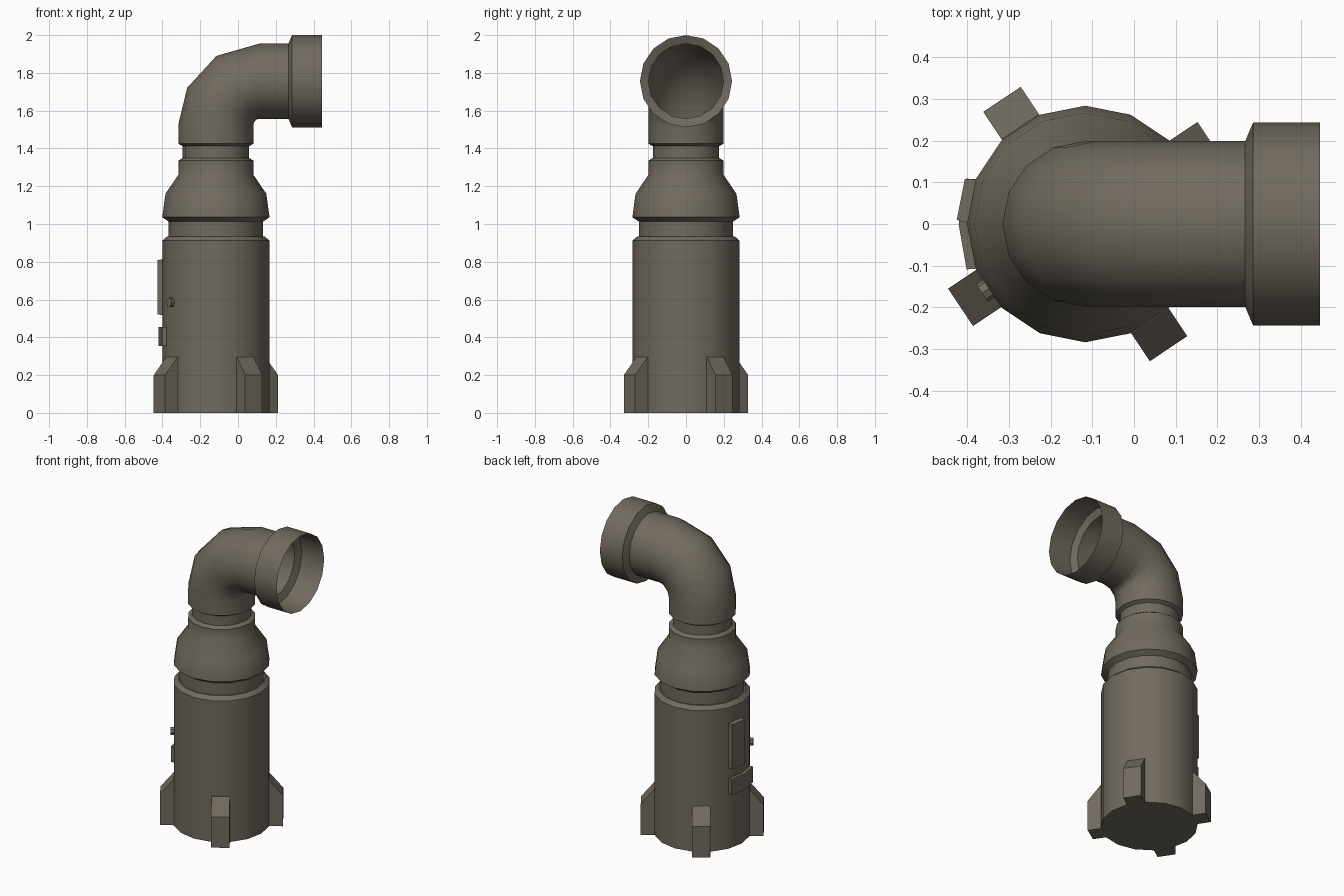
import bpy, math
from mathutils import Vector

if "Cube" in bpy.data.objects:
    bpy.data.objects.remove(bpy.data.objects["Cube"])

CX, N = -0.117, 16          # axis of the upright body, sides per ring
R = 0.284
APO = R * math.cos(math.pi / N)

mat = bpy.data.materials.new("dull_brown_grey")
mat.diffuse_color = (0.165, 0.145, 0.113, 1)
mat.use_nodes = True
mat.node_tree.nodes["Principled BSDF"].inputs["Base Color"].default_value = mat.diffuse_color


def add(name, verts, faces, smooth=False):
    me = bpy.data.meshes.new(name)
    me.from_pydata(verts, [], faces)
    me.materials.append(mat)
    if smooth:
        me.polygons.foreach_set("use_smooth", [True] * len(me.polygons))
        me.set_sharp_from_angle(angle=math.radians(35))
    me.update()
    ob = bpy.data.objects.new(name, me)
    bpy.context.collection.objects.link(ob)
    return ob


def tube(name, rings, cap=False):
    """rings: (centre x, centre z, radius, tilt in degrees)"""
    verts, faces = [], []
    for x, z, r, tilt in rings:
        t = math.radians(tilt)
        for j in range(N):
            a = 2 * math.pi * j / N
            c, s = r * math.cos(a), r * math.sin(a)
            verts.append((x + c * math.cos(t), s, z - c * math.sin(t)))
    for i in range(len(rings) - 1):
        for j in range(N):
            k = (j + 1) % N
            faces.append((i*N + j, i*N + k, (i+1)*N + k, (i+1)*N + j))
    if cap:
        faces.append(tuple(reversed(range(N))))
    return add(name, verts, faces, True)


def prism(name, low, high):
    """joins two matching outlines; low to high runs along the outline's normal"""
    n = len(low)
    faces = [tuple(reversed(range(n))), tuple(range(n, 2 * n))]
    faces += [(i, (i+1) % n, n + (i+1) % n, n + i) for i in range(n)]
    return add(name, low + high, faces)


def radial(angle, r, side, z):
    """point at a distance along a direction from the body axis"""
    a = math.radians(angle)
    return Vector((CX + r * math.cos(a) - side * math.sin(a),
                   r * math.sin(a) + side * math.cos(a), z))


# Upright canister and its groove
tube("canister", [(CX, z, r, 0) for r, z in
     [(R, 0), (R, 0.912), (0.258, 0.934), (0.25, 0.934), (0.25, 1.013)]], cap=True)

# Domed reducer and upper groove
tube("reducer", [(CX, z, r, 0) for r, z in
     [(0.25, 1.013), (R, 1.036), (0.267, 1.16), (0.199, 1.26), (0.199, 1.335),
      (0.176, 1.35), (0.176, 1.412)]])

# Elbow pipe, bent about one point
BX, BZ, BR = 0.113, 1.526, 0.23
bend = [(BX - BR * math.cos(math.radians(t)), BZ + BR * math.sin(math.radians(t)), 0.199, t)
        for t in (0, 27, 58, 90)]
tube("elbow_pipe", [(CX, 1.412, 0.176, 0), (CX, 1.425, 0.199, 0)] + bend +
     [(0.267, 1.756, 0.199, 90)])

# Open socket at the mouth
tube("mouth_socket", [(0.267, 1.756, 0.199, 90), (0.286, 1.756, 0.244, 90),
                      (0.446, 1.756, 0.244, 90)])

# Four foot fins with sloped tops
for i in range(4):
    a = 33.75 + 90 * i
    prof = [(0.25, 0), (0.25, 0.295), (APO + 0.002, 0.295), (0.36, 0.2), (0.36, 0)]
    prism(f"foot_fin_{i+1}", [radial(a, r, 0.054, z) for r, z in prof][::-1],
          [radial(a, r, -0.054, z) for r, z in prof][::-1])

# Tall plate on the left side
def rect(r, w, z0, z1):
    return [radial(168.75, r, s, z) for s, z in ((-w, z0), (w, z0), (w, z1), (-w, z1))]
prism("side_plate", rect(0.27, 0.055, 0.516, 0.815), rect(APO + 0.026, 0.05, 0.522, 0.809))

# Short bracket wrapping the left edge
plan = [(-0.375, 0.107), (-0.402, 0.109), (-0.421, 0), (-0.402, -0.109), (-0.375, -0.107), (-0.395, 0)]
prism("wrap_bracket", [Vector((x, y, 0.353)) for x, y in plan],
      [Vector((x, y, 0.455)) for x, y in plan])

# Small round knob
def disc(r):
    return [radial(213.75, r, 0.025 * math.cos(t * math.pi / 4), 0.585 + 0.025 * math.sin(t * math.pi / 4))
            for t in range(8)]
prism("knob", disc(0.265), disc(APO + 0.02))
